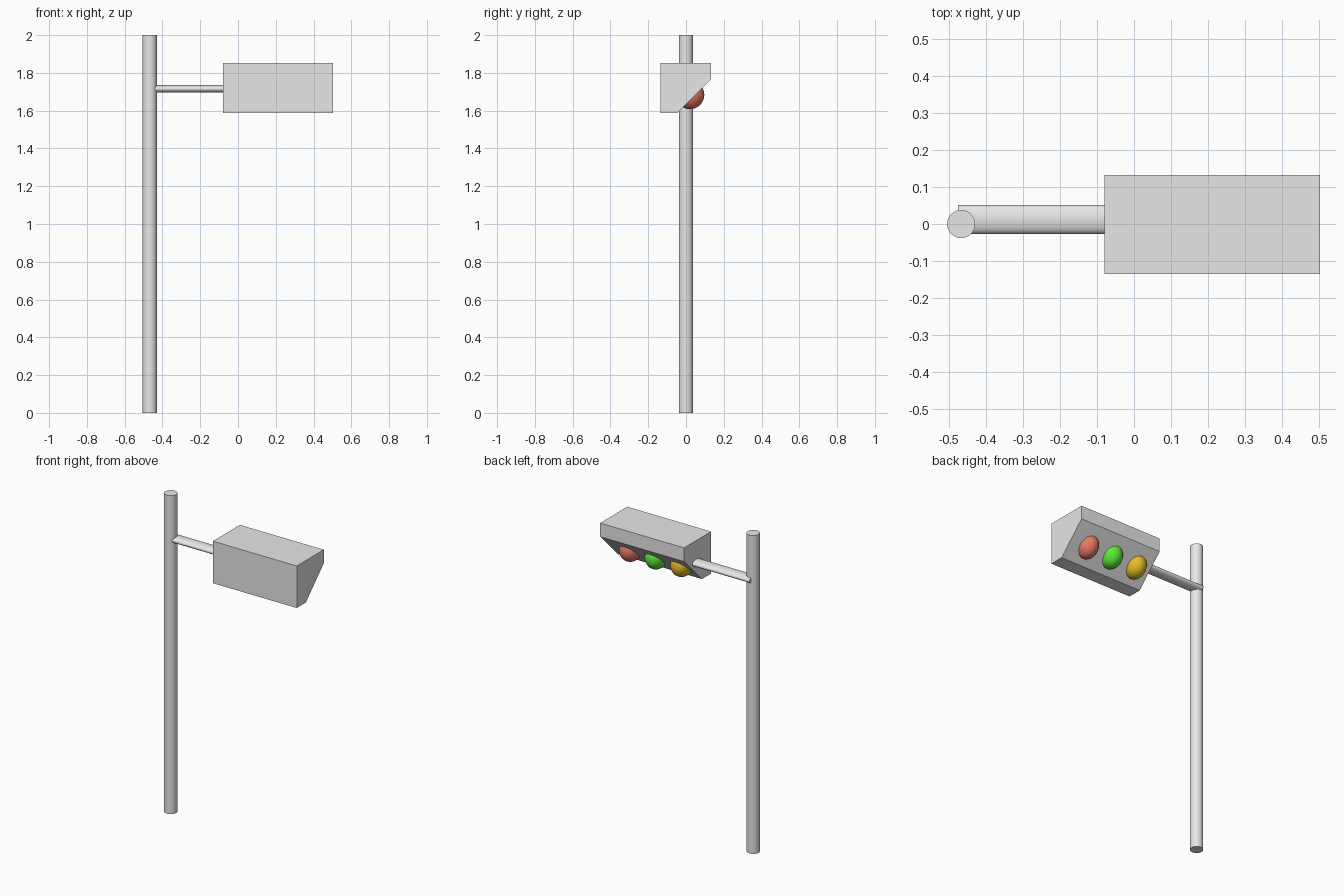
import bpy, bmesh, math
from mathutils import Vector

cube = bpy.data.objects.get("Cube")
if cube:
    bpy.data.objects.remove(cube, do_unlink=True)


def material(name, rgb):
    mat = bpy.data.materials.new(name)
    mat.use_nodes = True
    mat.diffuse_color = (*rgb, 1)
    mat.node_tree.nodes["Principled BSDF"].inputs["Base Color"].default_value = (*rgb, 1)
    return mat


grey = material("grey", (0.8, 0.8, 0.8))
red = material("red", (0.8, 0.19, 0.13))
green = material("green", (0.11, 0.8, 0.04))
yellow = material("yellow", (0.8, 0.5, 0.02))


def finish(name, mat, smooth=True):
    obj = bpy.context.object
    obj.name = name
    obj.data.materials.append(mat)
    bpy.ops.object.transform_apply(location=False, rotation=True, scale=True)
    if smooth:
        bpy.ops.object.shade_smooth_by_angle(angle=math.radians(35))
    return obj


# Upright pole
bpy.ops.mesh.primitive_cylinder_add(vertices=32, radius=0.038, depth=2, location=(-0.467, 0, 1))
finish("pole", grey)

# Flattened horizontal arm, reaching into the housing
arm_start, arm_end = -0.476, -0.04
bpy.ops.mesh.primitive_cylinder_add(
    vertices=32, radius=1, depth=arm_end - arm_start,
    location=((arm_start + arm_end) / 2, 0.012, 1.715), rotation=(0, math.pi / 2, 0))
bpy.context.object.scale = (0.02, 0.039, 1)
finish("arm", grey)

# Housing: side profile (y, z) with a slanted lamp face, extruded along x
profile = [(-0.135, 1.588), (-0.045, 1.588), (0.133, 1.766), (0.133, 1.852), (-0.135, 1.852)]
left, right = 0.503, -0.08
bm = bmesh.new()
side = bm.faces.new([bm.verts.new((right, y, z)) for y, z in profile])
ext = bmesh.ops.extrude_face_region(bm, geom=[side])
verts = [v for v in ext["geom"] if isinstance(v, bmesh.types.BMVert)]
bmesh.ops.translate(bm, verts=verts, vec=Vector((left - right, 0, 0)))
bmesh.ops.recalc_face_normals(bm, faces=bm.faces)
mesh = bpy.data.meshes.new("housing")
bm.to_mesh(mesh)
bm.free()
mesh.materials.append(grey)
bpy.context.collection.objects.link(bpy.data.objects.new("housing", mesh))

# Three lamps half sunk into the slanted face
for i, (name, mat) in enumerate([("yellow_lamp", yellow), ("green_lamp", green), ("red_lamp", red)]):
    bpy.ops.mesh.primitive_uv_sphere_add(
        segments=32, ring_count=16, radius=1, location=(0.19 + (i - 1) * 0.178, 0.021, 1.684))
    bpy.context.object.scale = (0.064, 0.076, 0.076)
    finish(name, mat)
